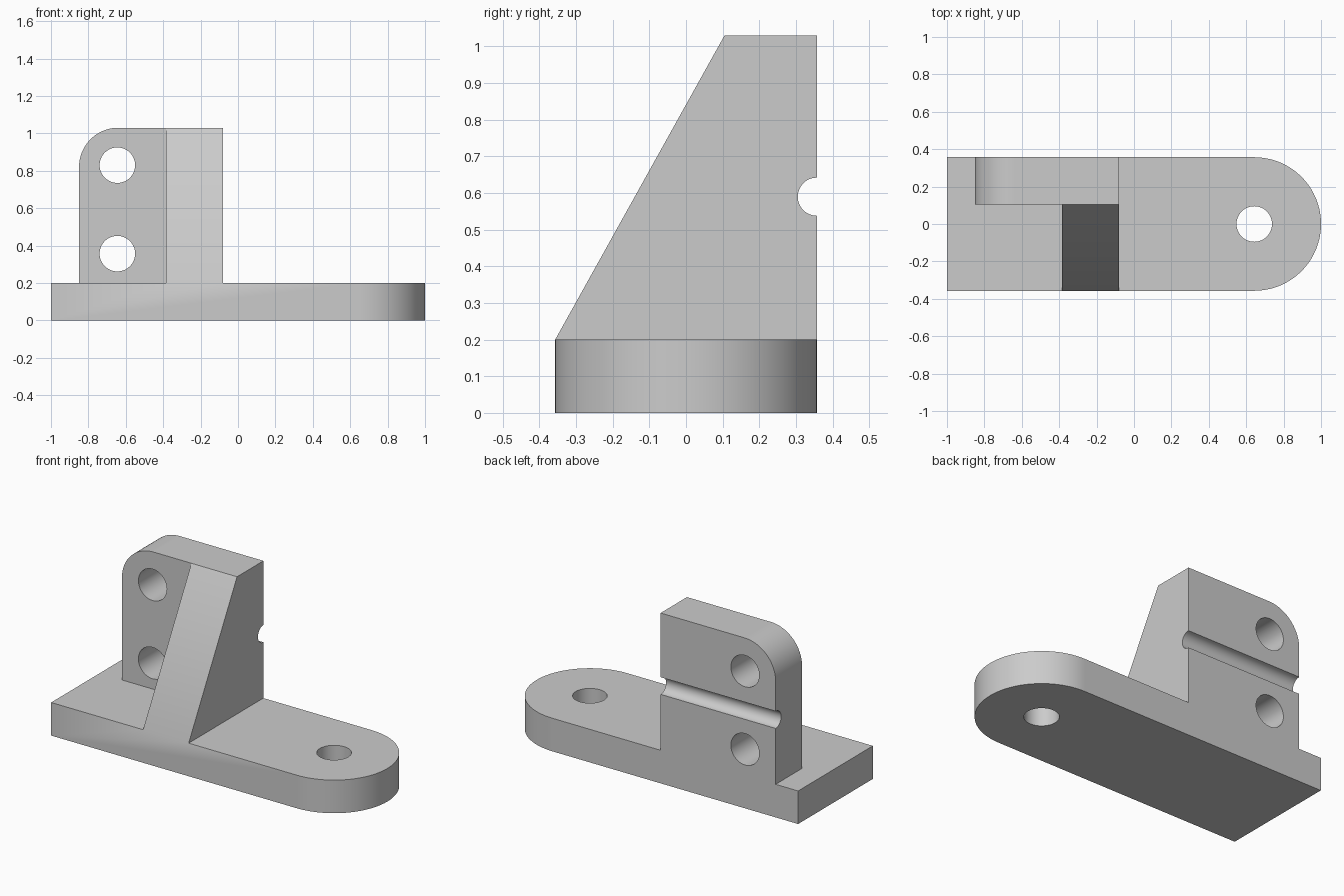
import bpy
import bmesh
import math
from mathutils import Matrix, Vector

cube = bpy.data.objects.get("Cube")
if cube:
    bpy.data.objects.remove(cube, do_unlink=True)

HALF = 0.357       # half depth of the base
BASE_TOP = 0.2
TOP = 1.03
FRONT = 0.105      # front face of the upright plate
RIGHT = -0.08      # shared side face of plate and gusset
HOLE = 0.095

grey = bpy.data.materials.new("plain grey")
grey.use_nodes = True
COLOUR = (0.6, 0.6, 0.6, 1)
grey.diffuse_color = COLOUR
bsdf = grey.node_tree.nodes["Principled BSDF"]
bsdf.inputs["Base Color"].default_value = COLOUR
bsdf.inputs["Roughness"].default_value = 0.6


def arc(cx, cy, r, start, end, steps):
    angles = [math.radians(start + (end - start) * i / steps) for i in range(steps + 1)]
    return [(cx + r * math.cos(a), cy + r * math.sin(a)) for a in angles]


def prism(name, profile, place, direction):
    """Extrude a 2D profile, mapped into space by place, along direction."""
    bm = bmesh.new()
    face = bm.faces.new([bm.verts.new(place(u, v)) for u, v in profile])
    new = bmesh.ops.extrude_face_region(bm, geom=[face])["geom"]
    verts = [g for g in new if isinstance(g, bmesh.types.BMVert)]
    bmesh.ops.translate(bm, verts=verts, vec=Vector(direction))
    bmesh.ops.recalc_face_normals(bm, faces=bm.faces)
    return finish(name, bm)


def rod(name, centre, radius, length, axis):
    """Cylinder along X, Y or Z, used as a drill."""
    turn = {"X": Matrix.Rotation(math.pi / 2, 4, "Y"),
            "Y": Matrix.Rotation(math.pi / 2, 4, "X"),
            "Z": Matrix.Identity(4)}[axis]
    bm = bmesh.new()
    bmesh.ops.create_cone(bm, cap_ends=True, segments=48, radius1=radius, radius2=radius,
                          depth=length, matrix=Matrix.Translation(centre) @ turn)
    obj = finish(name, bm)
    obj.hide_render = True
    return obj


def finish(name, bm):
    mesh = bpy.data.meshes.new(name)
    bm.to_mesh(mesh)
    bm.free()
    mesh.materials.append(grey)
    obj = bpy.data.objects.new(name, mesh)
    bpy.context.collection.objects.link(obj)
    return obj


def combine(target, other, operation):
    mod = target.modifiers.new(operation.title(), "BOOLEAN")
    mod.operation = operation
    mod.solver = "EXACT"
    mod.object = other
    bpy.context.view_layer.objects.active = target
    bpy.ops.object.modifier_apply(modifier=mod.name)
    bpy.data.objects.remove(other, do_unlink=True)


# Base slab with one round end
outline = [(-1, HALF), (-1, -HALF)] + arc(1 - HALF, 0, HALF, -90, 90, 40)
bracket = prism("bracket", outline, lambda x, y: (x, y, 0), (0, 0, BASE_TOP))

# Upright plate with one rounded corner
outline = [(-0.85, BASE_TOP), (RIGHT, BASE_TOP), (RIGHT, TOP)]
outline += arc(-0.64, TOP - 0.21, 0.21, 90, 180, 20)
plate = prism("upright_plate", outline, lambda x, z: (x, FRONT, z), (0, HALF - FRONT, 0))

# Sloping gusset in front of the plate
outline = [(-HALF, BASE_TOP), (FRONT, BASE_TOP), (FRONT, TOP)]
gusset = prism("gusset", outline, lambda y, z: (-0.385, y, z), (RIGHT + 0.385, 0, 0))

combine(plate, gusset, "UNION")
combine(bracket, plate, "UNION")

# Bolt holes and the round groove across the back
drills = [
    rod("base_hole", (1 - HALF, 0, 0.1), HOLE, 0.6, "Z"),
    rod("lower_hole", (-0.645, 0.23, 0.357), HOLE, 0.6, "Y"),
    rod("upper_hole", (-0.645, 0.23, 0.83), HOLE, 0.6, "Y"),
    rod("back_groove", (-0.465, HALF, 0.59), 0.052, 1.2, "X"),
]
for drill in drills:
    combine(bracket, drill, "DIFFERENCE")

# Smooth round surfaces, crisp edges and even flat faces
bpy.ops.object.select_all(action="DESELECT")
bracket.select_set(True)
bpy.context.view_layer.objects.active = bracket
bpy.ops.object.shade_smooth_by_angle(angle=math.radians(30))
weighted = bracket.modifiers.new("Even Shading", "WEIGHTED_NORMAL")
weighted.keep_sharp = True
